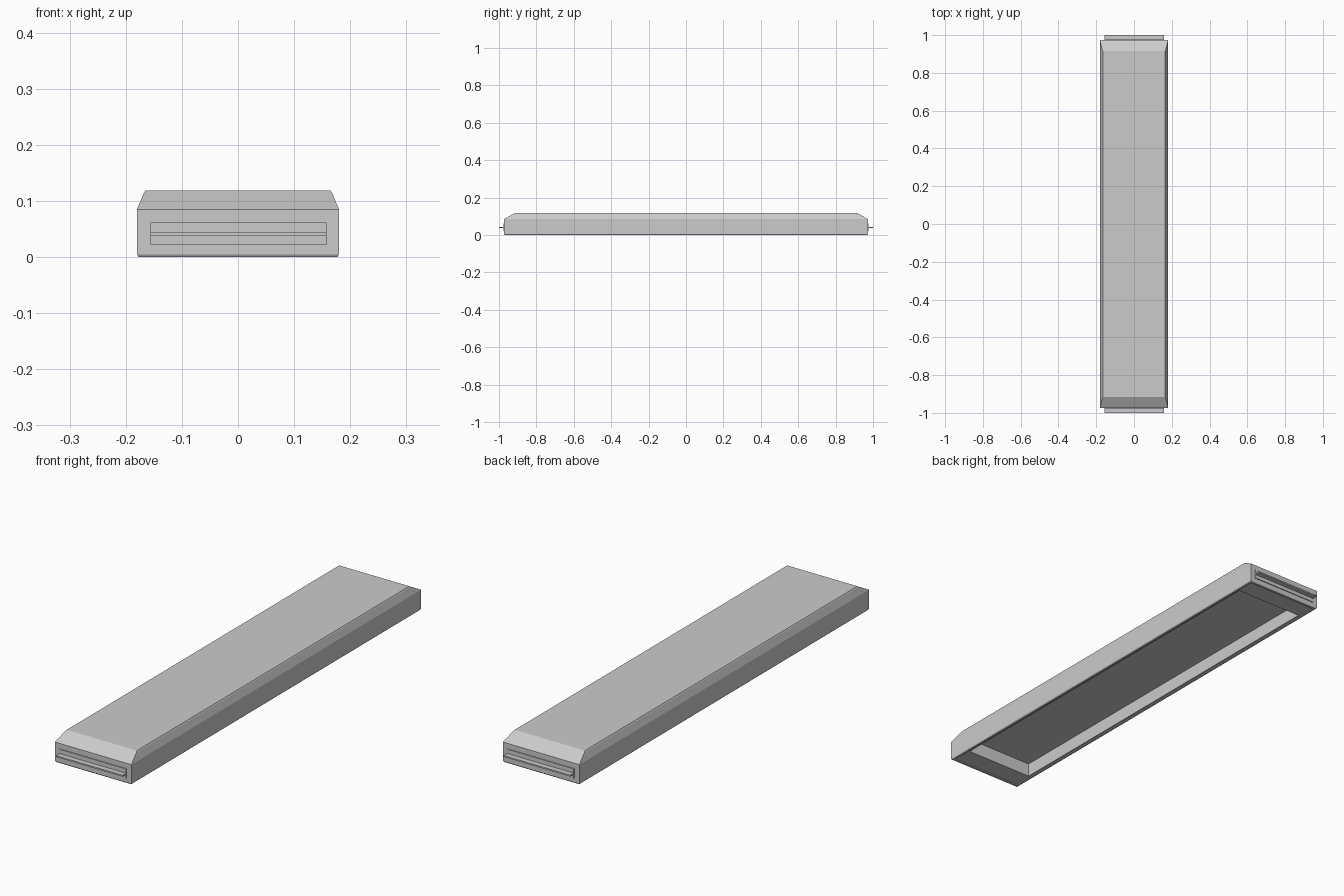
import bpy, bmesh
from mathutils import Vector

if "Cube" in bpy.data.objects:
    bpy.data.objects.remove(bpy.data.objects["Cube"])


def make_object(name, bm):
    bmesh.ops.recalc_face_normals(bm, faces=bm.faces)
    mesh = bpy.data.meshes.new(name)
    bm.to_mesh(mesh)
    bm.free()
    obj = bpy.data.objects.new(name, mesh)
    bpy.context.collection.objects.link(obj)
    return obj


def box(name, lo, hi):
    bm = bmesh.new()
    bmesh.ops.create_cube(bm, size=1)
    lo, hi = Vector(lo), Vector(hi)
    for v in bm.verts:
        v.co = (lo + hi) / 2 + v.co * (hi - lo)
    return make_object(name, bm)


def slice_off(bm, point, normal):
    geom = bm.verts[:] + bm.edges[:] + bm.faces[:]
    cut = bmesh.ops.bisect_plane(bm, geom=geom, plane_co=point, plane_no=normal,
                                 clear_outer=True)["geom_cut"]
    bmesh.ops.edgeloop_fill(bm, edges=[e for e in cut if isinstance(e, bmesh.types.BMEdge)])


# Long housing: half cross-section mirrored, extruded, sloped at both ends
END = 0.973
half = [(0.177, 0.0), (0.18, 0.005), (0.18, 0.085), (0.168, 0.114), (0.165, 0.1185)]
profile = half + [(-x, z) for x, z in reversed(half)]
bm = bmesh.new()
face = bm.faces.new([bm.verts.new((x, -END, z)) for x, z in profile])
ext = bmesh.ops.extrude_face_region(bm, geom=[face], use_keep_orig=True)
bmesh.ops.translate(bm, vec=(0, 2 * END, 0),
                    verts=[g for g in ext["geom"] if isinstance(g, bmesh.types.BMVert)])
for s in (-1, 1):
    slice_off(bm, (0, s * END, 0.085), (0, s * 0.0335, 0.058))
    slice_off(bm, (0, s * END, 0.005), (0, s * 0.005, -0.003))
housing = make_object("housing", bm)

# Shallow recess inside the bottom rim, then the deep cavity between end blocks
cutters = [box("rim_cutter", (-0.168, -0.96, -0.05), (0.168, 0.96, 0.004)),
           box("cavity_cutter", (-0.16, -0.875, -0.06), (0.16, 0.875, 0.062))]
for cutter in cutters:
    mod = housing.modifiers.new(cutter.name, 'BOOLEAN')
    mod.operation = 'DIFFERENCE'
    mod.solver = 'EXACT'
    mod.object = cutter
    bpy.context.view_layer.objects.active = housing
    bpy.ops.object.modifier_apply(modifier=mod.name)
for cutter in cutters:
    bpy.data.objects.remove(cutter)

# Raised end plate and thin connecting tab at each end
for end, s in (("front", -1), ("back", 1)):
    for part, z0, z1, reach in (("plate", 0.022, 0.062, 0.977), ("tab", 0.038, 0.044, 1.0)):
        ys = sorted((s * 0.95, s * reach))
        box(f"{end}_{part}", (-0.156, ys[0], z0), (0.158, ys[1], z1))
